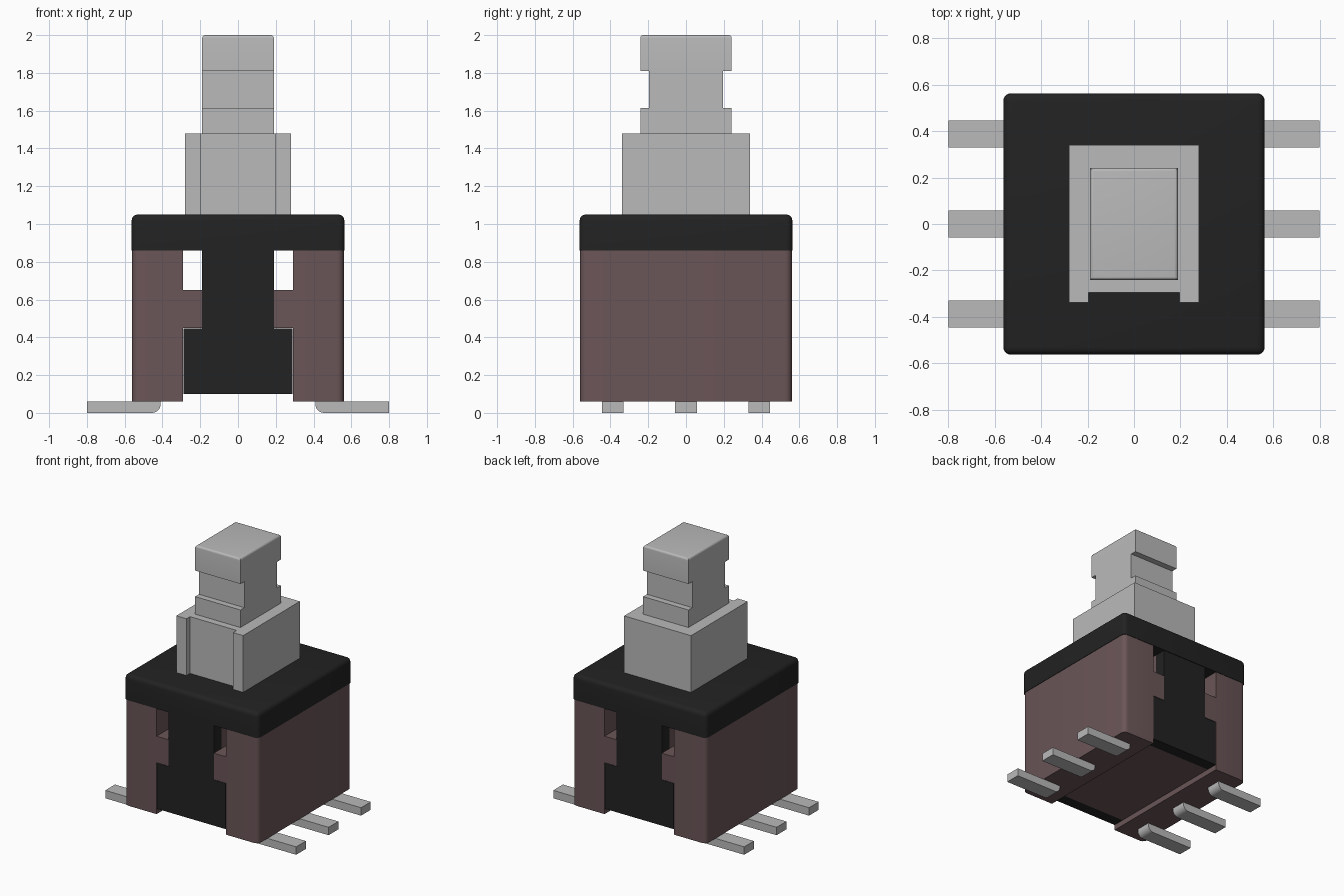
import bpy, bmesh, math
from mathutils import Vector

if "Cube" in bpy.data.objects:
    bpy.data.objects.remove(bpy.data.objects["Cube"], do_unlink=True)


def material(name, rgb):
    m = bpy.data.materials.new(name)
    m.use_nodes = True
    m.diffuse_color = (*rgb, 1)
    bsdf = m.node_tree.nodes["Principled BSDF"]
    bsdf.inputs["Base Color"].default_value = (*rgb, 1)
    bsdf.inputs["Roughness"].default_value = 0.6
    return m


GREY = material("light grey", (0.49, 0.49, 0.49))
BLACK = material("black", (0.016, 0.016, 0.016))
BROWN = material("dusty brown", (0.146, 0.092, 0.097))

# How each extrusion axis maps (u, v, depth) to x, y, z
AXES = {
    "x": lambda u, v, d: (d, u, v),
    "y": lambda u, v, d: (u, d, v),
    "z": lambda u, v, d: (u, v, d),
}


def extrude(name, profile, axis, start, end, mat, radius=0, pick=None):
    """Extrude a closed profile; bevel the edges chosen by pick(a, b)."""
    place = AXES[axis]
    bm = bmesh.new()
    face = bm.faces.new([bm.verts.new(place(u, v, start)) for u, v in profile])
    out = bmesh.ops.extrude_face_region(bm, geom=[face])
    move = Vector(place(0, 0, end - start))
    for item in out["geom"]:
        if isinstance(item, bmesh.types.BMVert):
            item.co += move
    if radius:
        edges = [e for e in bm.edges if pick(e.verts[0].co, e.verts[1].co)]
        bmesh.ops.bevel(bm, geom=edges, offset=radius, segments=5,
                        profile=0.5, affect="EDGES")
    bmesh.ops.recalc_face_normals(bm, faces=bm.faces)
    mesh = bpy.data.meshes.new(name)
    bm.to_mesh(mesh)
    bm.free()
    mesh.materials.append(mat)
    obj = bpy.data.objects.new(name, mesh)
    bpy.context.collection.objects.link(obj)
    if radius:
        bpy.ops.object.select_all(action="DESELECT")
        obj.select_set(True)
        bpy.context.view_layer.objects.active = obj
        bpy.ops.object.shade_smooth_by_angle(angle=math.radians(35))
    return obj


def rect(u, v0, v1):
    return [(-u, v0), (u, v0), (u, v1), (-u, v1)]


def mirrored(half):
    """Complete a right-hand outline with its left-hand reflection."""
    return half + [(-u, v) for u, v in reversed(half)]


def vertical(a, b):
    return abs(a.z - b.z) > 0.1


# Housing sides, with a lug on each inner face and rounded outer corners
side = [(0.29, 0.06), (0.56, 0.06), (0.56, 0.86), (0.29, 0.86),
        (0.29, 0.65), (0.19, 0.65), (0.19, 0.45), (0.29, 0.45)]
for label, s in (("left", 1), ("right", -1)):
    extrude(f"housing_side_{label}", [(s * u, v) for u, v in side], "y",
            -0.56, 0.56, BROWN, 0.035,
            lambda a, b: vertical(a, b) and abs(a.x) > 0.5)

# Housing core and the matching clips hanging from the lid
clip = mirrored([(0.288, 0.1), (0.288, 0.447), (0.19, 0.447), (0.19, 0.86)])
extrude("housing_core", clip, "y", -0.47, 0.47, BROWN)
extrude("front_clip", clip, "y", -0.558, -0.47, BLACK)
extrude("back_clip", clip, "y", 0.47, 0.558, BLACK)

# Lid with rounded top and corners
extrude("lid", rect(0.563, -0.563, 0.563), "z", 0.86, 1.05, BLACK, 0.032,
        lambda a, b: vertical(a, b) or min(a.z, b.z) > 1)

# Plunger base with a shallow front channel
base = mirrored([(0.195, -0.295), (0.195, -0.338), (0.28, -0.338), (0.28, 0.34)])
extrude("plunger_base", base, "z", 1.04, 1.48, GREY)

# Plunger head, notched front and back
head = mirrored([(0.242, 1.47), (0.242, 1.613), (0.196, 1.613),
                 (0.196, 1.81), (0.242, 1.81), (0.242, 2.0)])
extrude("plunger_head", head, "x", -0.19, 0.19, GREY, 0.016,
        lambda a, b: min(a.z, b.z) > 1.99)

# Six flat pins, rounded under their inner ends
for label, s in (("left", 1), ("right", -1)):
    pin = [(s * 0.41, 0), (s * 0.80, 0), (s * 0.80, 0.06), (s * 0.41, 0.06)]
    for row, y in (("front", -0.388), ("middle", 0), ("back", 0.388)):
        extrude(f"pin_{label}_{row}", pin, "y", y - 0.058, y + 0.058, GREY, 0.045,
                lambda a, b: max(a.z, b.z) < 0.01 and max(abs(a.x), abs(b.x)) < 0.5)

# Scale to the exact two-unit height is built in: pins rest at 0, head ends at 2
